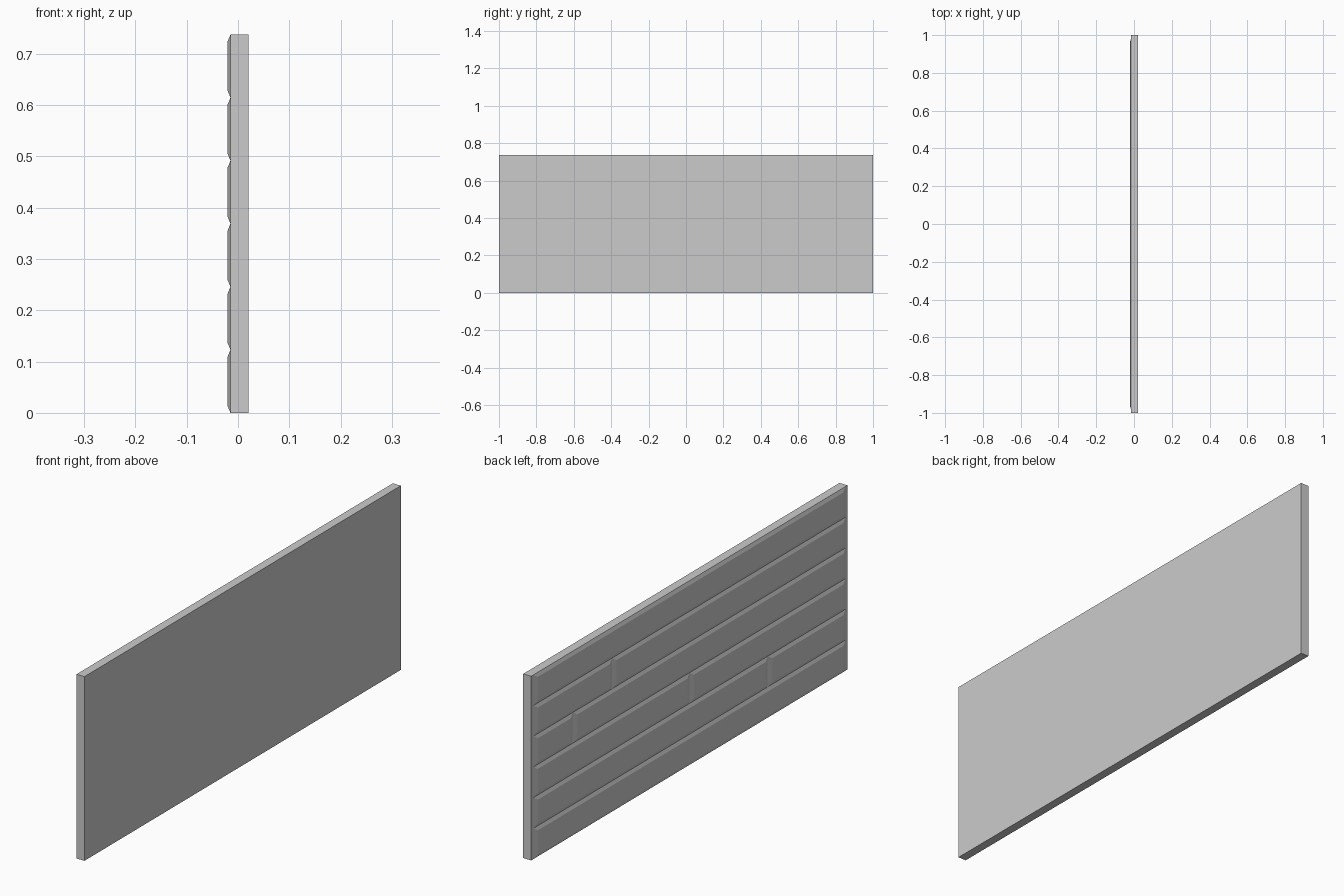
import bpy, bmesh

if "Cube" in bpy.data.objects:
    bpy.data.objects.remove(bpy.data.objects["Cube"])

HALF_X = 0.0205      # half of total thickness
FACE_X = -0.0147     # slab face the planks sit on
HEIGHT = 0.737
END = 0.987          # planks stop just short of the slab ends
BEVEL_Z, BEVEL_Y = 0.014, 0.021
ROWS = 6
ROW_H = HEIGHT / ROWS


def make_block(name, x_back, x_front, y0, y1, z0, z1, by=0.0, bz=0.0):
    """Box whose -x face is inset by by/bz, giving chamfered edges."""
    bm = bmesh.new()
    loops = []
    for x, iy, iz in ((x_back, 0, 0), (x_front, by, bz)):
        corners = ((y0 + iy, z0 + iz), (y1 - iy, z0 + iz),
                   (y1 - iy, z1 - iz), (y0 + iy, z1 - iz))
        loops.append([bm.verts.new((x, y, z)) for y, z in corners])
    back, front = loops
    bm.faces.new(back)
    bm.faces.new(front[::-1])
    for i in range(4):
        j = (i + 1) % 4
        bm.faces.new((back[i], front[i], front[j], back[j]))
    bmesh.ops.recalc_face_normals(bm, faces=bm.faces[:])
    mesh = bpy.data.meshes.new(name)
    bm.to_mesh(mesh)
    bm.free()
    obj = bpy.data.objects.new(name, mesh)
    bpy.context.collection.objects.link(obj)
    return obj


# Backing slab
make_block("wall_slab", HALF_X, FACE_X, -1, 1, 0, HEIGHT)

# Chamfered planks, row by row from the bottom, split at butt joints
joints = {1: [-0.495], 2: [0.0], 3: [0.737], 4: [0.49]}
for row in range(ROWS):
    ends = [-END] + joints.get(row, []) + [END]
    for n, (y0, y1) in enumerate(zip(ends, ends[1:])):
        make_block(f"plank_{row + 1}_{n + 1}", FACE_X, -HALF_X, y0, y1,
                   row * ROW_H, (row + 1) * ROW_H, BEVEL_Y, BEVEL_Z)
